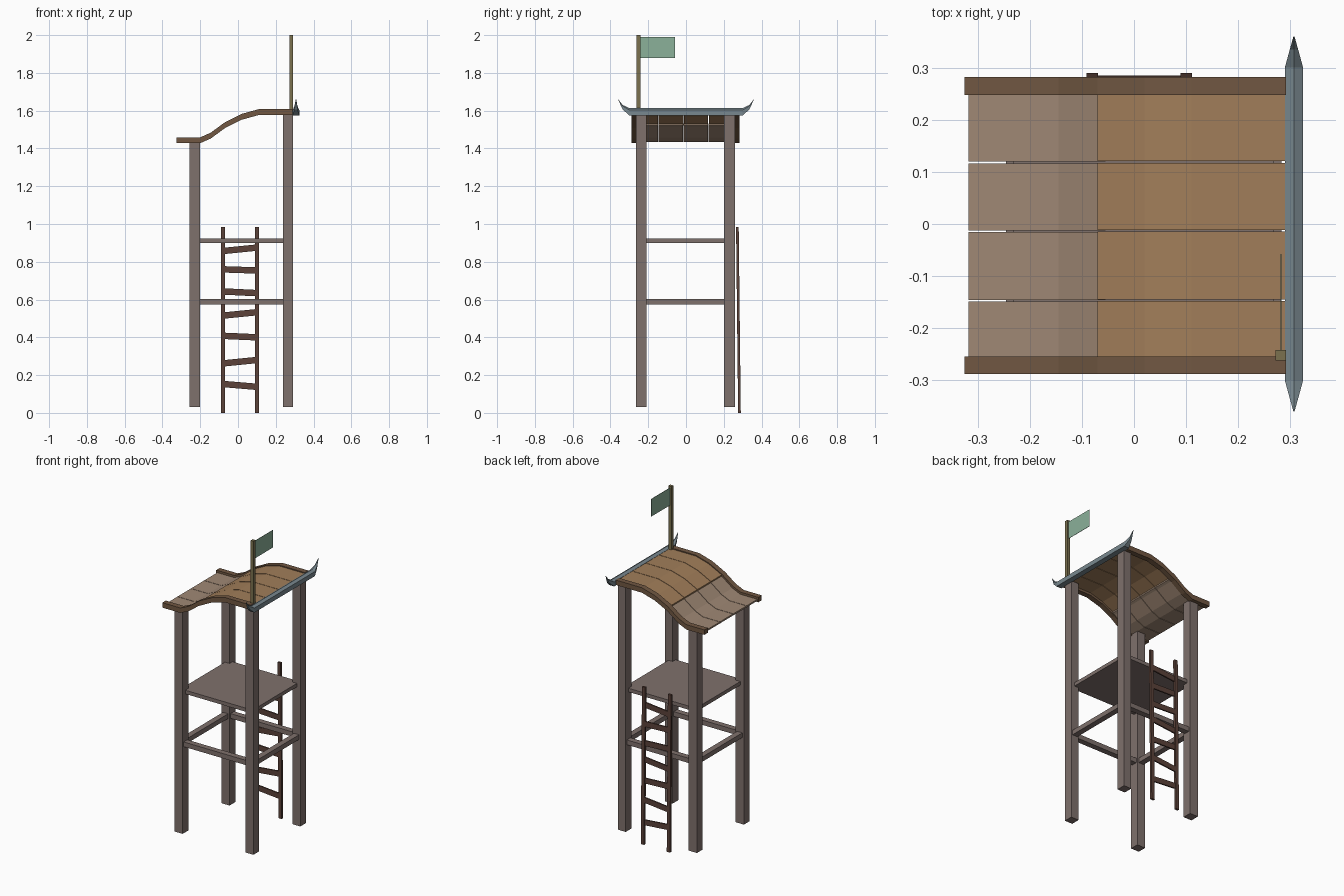
import bpy, bmesh
from mathutils import Vector

if "Cube" in bpy.data.objects:
    bpy.data.objects.remove(bpy.data.objects["Cube"])


def mat(name, rgb):
    m = bpy.data.materials.new(name)
    m.diffuse_color = [(c / 255) ** 2.2 for c in rgb] + [1]
    m.use_nodes = True
    m.node_tree.nodes["Principled BSDF"].inputs["Base Color"].default_value = m.diffuse_color
    return m


TIMBER = mat("grey_timber", (126, 112, 108))
DARK = mat("ladder_wood", (92, 68, 60))
TRIM = mat("roof_trim", (112, 88, 68))
BOARD = mat("upper_boards", (160, 125, 90))
PALE = mat("lower_boards", (158, 135, 116))
SLATE = mat("ridge_slate", (120, 135, 142))
POLE = mat("pole_wood", (122, 112, 80))
CLOTH = mat("flag_cloth", (138, 175, 152))


def mesh_object(name, verts, faces, material):
    me = bpy.data.meshes.new(name)
    me.from_pydata(verts, [], faces)
    bm = bmesh.new()
    bm.from_mesh(me)
    bmesh.ops.recalc_face_normals(bm, faces=bm.faces)
    bm.to_mesh(me)
    bm.free()
    me.materials.append(material)
    ob = bpy.data.objects.new(name, me)
    bpy.context.collection.objects.link(ob)
    return ob


def loft(name, rings, material):
    """Skin a list of equal-sized rings and cap both ends."""
    n = len(rings[0])
    faces = [(i * n + j, i * n + (j + 1) % n, (i + 1) * n + (j + 1) % n, (i + 1) * n + j)
             for i in range(len(rings) - 1) for j in range(n)]
    faces += [tuple(range(n)), tuple((len(rings) - 1) * n + j for j in range(n))]
    return mesh_object(name, [v for r in rings for v in r], faces, material)


def box(name, x0, x1, y0, y1, z0, z1, material):
    rings = [[(x0, y0, z), (x1, y0, z), (x1, y1, z), (x0, y1, z)] for z in (z0, z1)]
    return loft(name, rings, material)


def strip(name, path, y0, y1, thick, material):
    """Bent plank following an (x, z) path along its top."""
    rings = [[(x, y0, z), (x, y1, z), (x, y1, z - thick), (x, y0, z - thick)] for x, z in path]
    return loft(name, rings, material)


# Corner posts
for side, x0, x1, top in (("low", -0.257, -0.2, 1.435), ("high", 0.238, 0.292, 1.585)):
    for end, y0, y1 in (("front", -0.264, -0.208), ("back", 0.202, 0.259)):
        box(f"{end}_{side}_post", x0, x1, y0, y1, 0.03, top, TIMBER)

# Platform and the brace frame below it
box("platform", -0.232, 0.268, -0.238, 0.232, 0.9, 0.923, TIMBER)
for n, y in (("front", -0.236), ("back", 0.23)):
    box(f"{n}_brace", -0.21, 0.25, y - 0.018, y + 0.018, 0.574, 0.604, TIMBER)
for n, x in (("left", -0.228), ("right", 0.265)):
    box(f"{n}_brace", x - 0.018, x + 0.018, -0.22, 0.21, 0.574, 0.604, TIMBER)

# Ladder: slightly leaning rails and crooked rungs
for n, x in (("left", -0.08), ("right", 0.1)):
    loft(f"ladder_{n}_rail",
         [[(x - 0.011, y - 0.008, z), (x + 0.011, y - 0.008, z),
           (x + 0.011, y + 0.006, z), (x - 0.011, y + 0.006, z)]
          for y, z in ((0.284, 0), (0.273, 0.985))], DARK)
rungs = [(0.153, 0.138), (0.262, 0.28), (0.408, 0.4), (0.515, 0.533),
         (0.643, 0.634), (0.76, 0.754), (0.857, 0.875)]
for i, (za, zb) in enumerate(rungs):
    y = 0.283 - 0.011 * za / 0.985
    strip(f"ladder_rung_{i + 1}", [(-0.08, za + 0.017), (0.1, zb + 0.017)],
          y - 0.005, y + 0.004, 0.034, DARK)

# Curved roof edge beams
CURVE = [(-0.325, 1.459), (-0.2, 1.459), (-0.145, 1.483), (-0.07, 1.538),
         (0.02, 1.583), (0.11, 1.608), (0.292, 1.608)]
strip("front_roof_beam", CURVE, -0.288, -0.254, 0.031, TRIM)
strip("back_roof_beam", CURVE, 0.248, 0.282, 0.031, TRIM)

# Roof boards in two overlapping courses
EDGES = [-0.257, -0.147, -0.014, 0.118, 0.251]
lower = [(-0.318, 1.445)] + [(x, z - 0.014) for x, z in CURVE[1:4]] + [(-0.055, 1.531)]
upper = [(x, z - 0.006) for x, z in CURVE[3:]]
for i in range(4):
    y0, y1 = EDGES[i] + 0.0015, EDGES[i + 1] - 0.0015
    strip(f"lower_board_{i + 1}", lower, y0, y1, 0.01, PALE)
    strip(f"upper_board_{i + 1}", upper, y0 + 0.001, y1 + 0.001, 0.01, BOARD)

# Ridge cap with upturned pointed ends
ridge = []
for y, w, zb, zt in ((-0.36, 0.001, 1.659, 1.661), (-0.335, 0.008, 1.606, 1.63),
                     (-0.3, 0.0175, 1.575, 1.613), (0.3, 0.0175, 1.575, 1.613),
                     (0.335, 0.008, 1.606, 1.63), (0.36, 0.001, 1.659, 1.661)):
    c = 0.307
    zs = zb + (zt - zb) * 0.75
    ridge.append([(c - w, y, zb), (c + w, y, zb), (c + w, y, zs), (c, y, zt), (c - w, y, zs)])
loft("ridge_cap", ridge, SLATE)

# Flag on its pole
box("flag_pole", 0.272, 0.292, -0.262, -0.242, 1.57, 2.0, POLE)
box("flag", 0.281, 0.283, -0.244, -0.058, 1.88, 1.99, CLOTH)
